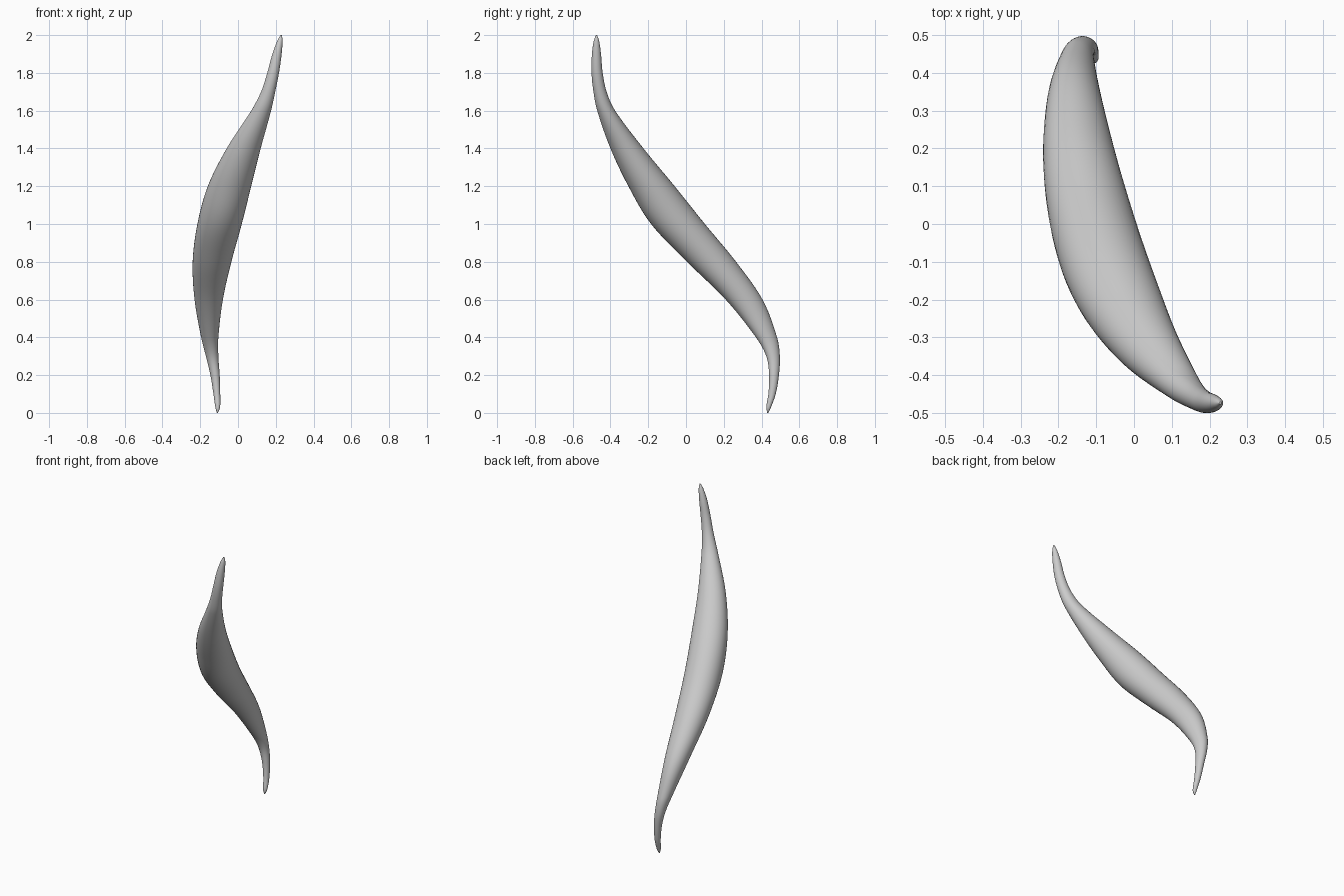
import bpy
import bmesh
from math import sin, cos, pi, radians

SEGMENTS = 40
STEPS = 6
LEAN = -0.17

# Horizontal stations: height, left and right limits, front and back limits
stations = [
    (0.0, -.112, -.106, .43, .436),
    (.03, -.12, -.095, .425, .45),
    (.1, -.13, -.094, .436, .475),
    (.2, -.146, -.097, .44, .492),
    (.3, -.17, -.104, .425, .497),
    (.4, -.195, -.104, .37, .482),
    (.6, -.23, -.08, .21, .405),
    (.8, -.24, -.035, .005, .265),
    (1.0, -.215, .02, -.185, .10),
    (1.2, -.16, .07, -.305, -.06),
    (1.4, -.06, .12, -.40, -.225),
    (1.6, .07, .175, -.47, -.375),
    (1.7, .122, .197, -.49, -.42),
    (1.8, .155, .217, -.5, -.441),
    (1.9, .182, .231, -.498, -.45),
    (1.97, .208, .236, -.488, -.46),
    (2.0, .225, .232, -.477, -.471),
]


def slope(i):
    """Rate of change of every limit with height at one station."""
    low = stations[max(i - 1, 0)]
    high = stations[min(i + 1, len(stations) - 1)]
    return [(b - a) / (high[0] - low[0]) for a, b in zip(low, high)]


def blend(i, t):
    """Smooth station between station i and the next one."""
    start, end = stations[i], stations[i + 1]
    span = end[0] - start[0]
    ease = t * t * (3 - 2 * t)
    leave = t * (1 - t) ** 2 * span
    arrive = t * t * (t - 1) * span
    return [a + (b - a) * ease + leave * p + arrive * q
            for a, b, p, q in zip(start, end, slope(i), slope(i + 1))]


def add_ring(bm, section):
    """Leaning oval that touches the four limits of its station."""
    z, left, right, front, back = section
    lean = LEAN * sin(pi * z / 2)
    square = (1 - lean * lean) ** 0.5
    ring = []
    for k in range(SEGMENTS):
        angle = 2 * pi * k / SEGMENTS
        across = cos(angle)
        along = lean * across + square * sin(angle)
        x = (left + right + across * (right - left)) / 2
        y = (front + back + along * (back - front)) / 2
        ring.append(bm.verts.new((x, y, z)))
    return ring


# Loft the curved body through the stations
bm = bmesh.new()
sections = [blend(i, s / STEPS)
            for i in range(len(stations) - 1) for s in range(STEPS)]
sections.append(stations[-1])
rings = [add_ring(bm, section) for section in sections]
for lower, upper in zip(rings, rings[1:]):
    for k in range(SEGMENTS):
        n = (k + 1) % SEGMENTS
        bm.faces.new((lower[k], lower[n], upper[n], upper[k]))

# Close both tips
bm.faces.new(rings[0][::-1])
bm.faces.new(rings[-1])

default_cube = bpy.data.objects.get("Cube")
if default_cube:
    bpy.data.objects.remove(default_cube, do_unlink=True)

mesh = bpy.data.meshes.new("curved_body")
bm.to_mesh(mesh)
bm.free()
body = bpy.data.objects.new("curved_body", mesh)
bpy.context.collection.objects.link(body)

# Plain grey surface
grey = bpy.data.materials.new("light grey")
grey.use_nodes = True
colour = (0.6, 0.6, 0.6, 1)
grey.diffuse_color = colour
grey.node_tree.nodes["Principled BSDF"].inputs["Base Color"].default_value = colour
mesh.materials.append(grey)

# Smooth shading
bpy.context.view_layer.objects.active = body
body.select_set(True)
bpy.ops.object.shade_smooth_by_angle(angle=radians(60))
